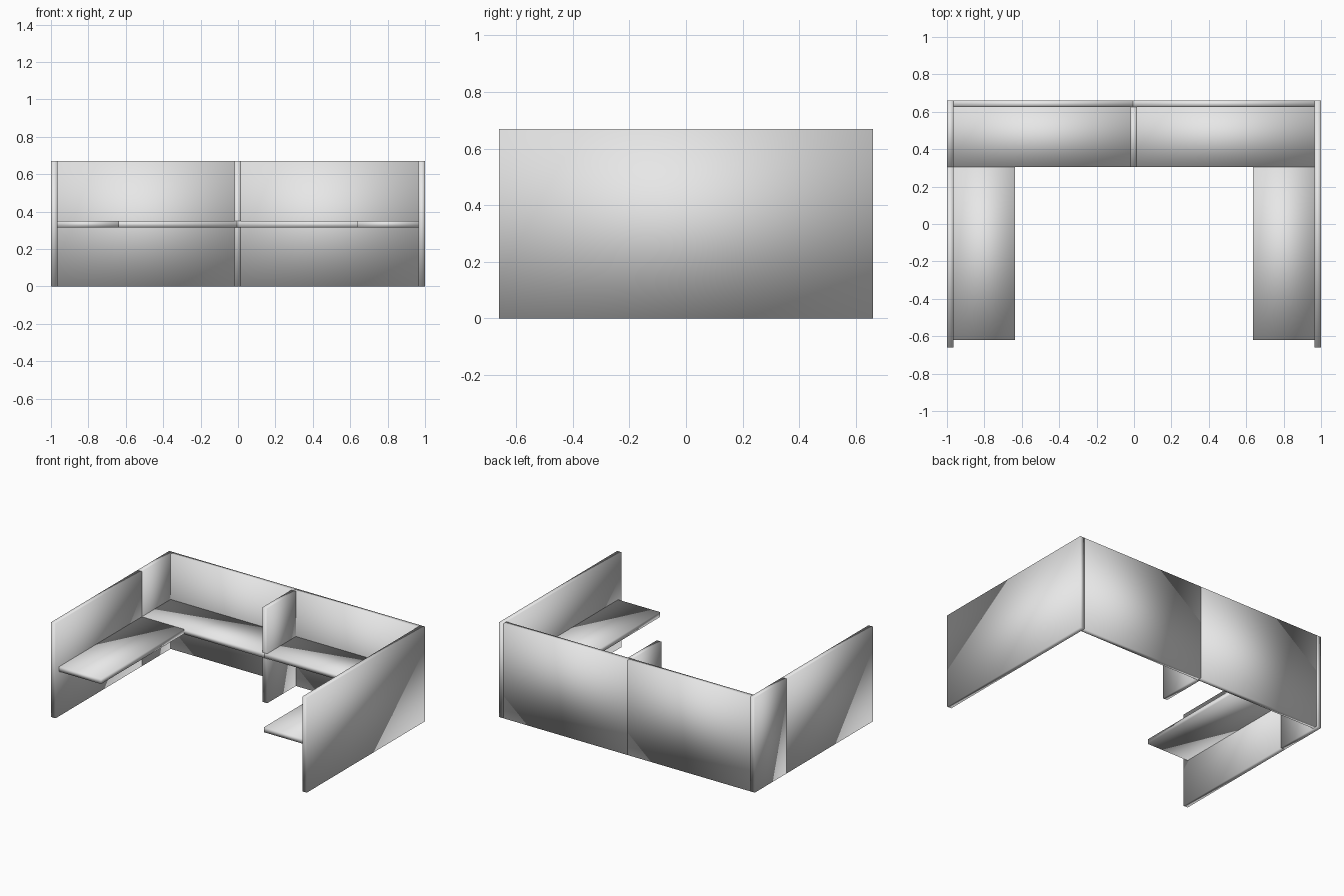
import bpy
import bmesh
from mathutils import Vector

cube = bpy.data.objects.get("Cube")
if cube:
    bpy.data.objects.remove(cube, do_unlink=True)

# One plain grey finish for every board
grey = bpy.data.materials.new("plain_grey")
grey.use_nodes = True
grey.diffuse_color = (0.8, 0.8, 0.8, 1)
grey.node_tree.nodes["Principled BSDF"].inputs["Base Color"].default_value = grey.diffuse_color


def board(name, x, y, z):
    """Softly shaded rectangular board spanning the given (min, max) ranges."""
    low, high = (Vector(c) for c in zip(x, y, z))
    bm = bmesh.new()
    bmesh.ops.create_cube(bm, size=1)
    for v in bm.verts:
        v.co = (low + high) / 2 + v.co * (high - low)
    for f in bm.faces:
        f.smooth = True
    mesh = bpy.data.meshes.new(name)
    bm.to_mesh(mesh)
    bm.free()
    mesh.materials.append(grey)
    obj = bpy.data.objects.new(name, mesh)
    bpy.context.collection.objects.link(obj)
    return obj


T = 0.035                      # board thickness
W, D, H = 1.0, 0.66, 0.67      # half width, half depth, wall height
INNER = W - T                  # inside face of the side walls
BACK = D - T                   # inside face of the back walls
SHELF_FRONT = 0.305            # front edge of the rear desks
WALL = (0, H)
DESK = (0.315, 0.315 + T)
SEAM = -0.005                  # joint between the two bays

# Side walls: one full length, the other in two panels
board("left_wall", (INNER, W), (-D, D), WALL)
board("right_wall_front", (-W, -INNER), (-D, SHELF_FRONT), WALL)
board("right_wall_rear", (-W, -INNER), (SHELF_FRONT, D), WALL)

# Back walls and rear desks, one per bay
for side, span in (("left", (SEAM, INNER)), ("right", (-INNER, SEAM))):
    board(side + "_back_wall", span, (BACK, D), WALL)
    board(side + "_rear_desk", span, (SHELF_FRONT - 0.001, BACK), DESK)

# Side desks running forward along the walls
for side, span in (("left", (0.637, INNER)), ("right", (-INNER, -0.637))):
    board(side + "_side_desk", span, (-0.62, SHELF_FRONT), DESK)

# Centre divider between the bays
board("centre_divider", (-0.02, -0.02 + T), (SHELF_FRONT, BACK), WALL)
